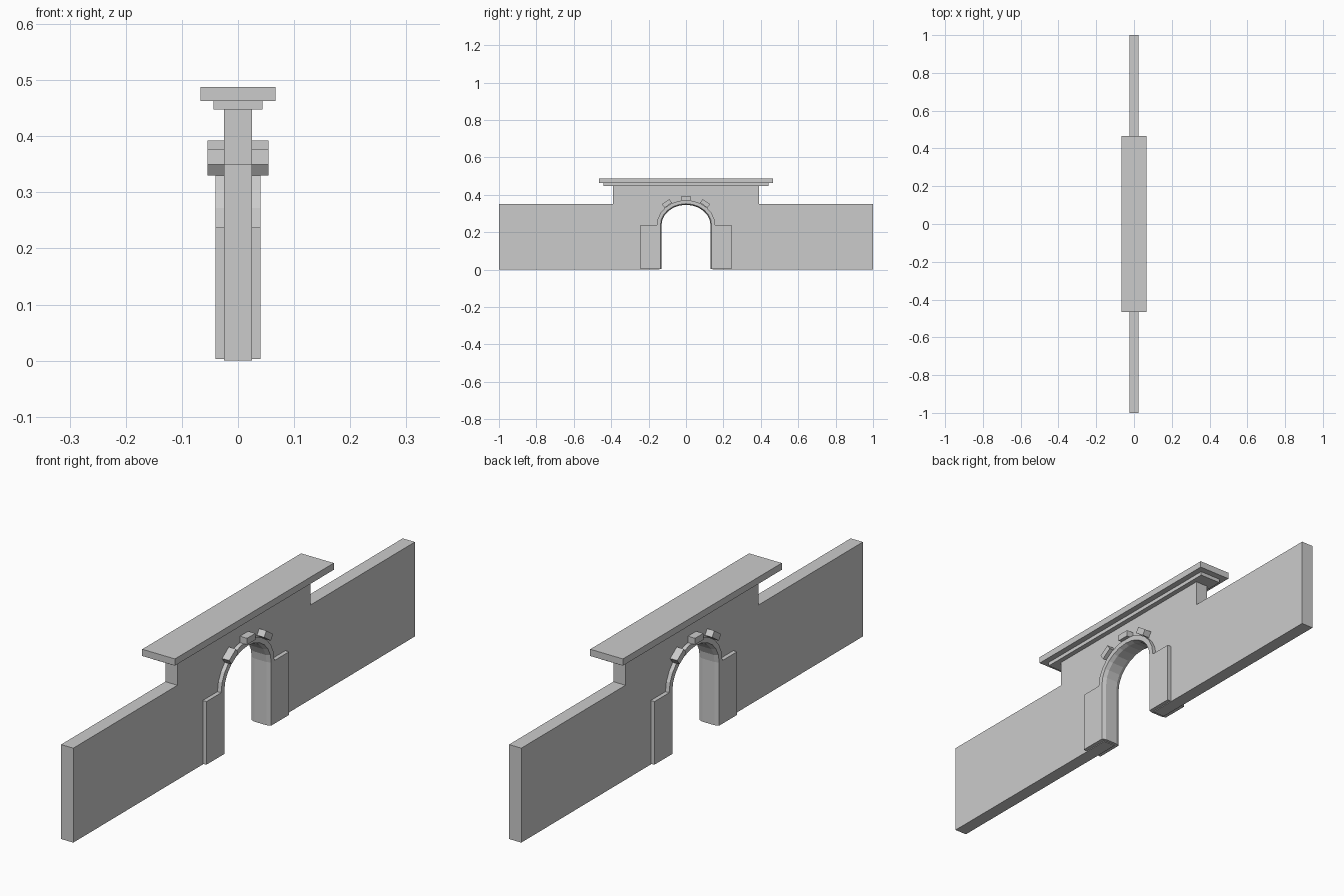
import bpy, bmesh
from math import cos, sin, pi, radians
from mathutils import Matrix, Vector

if "Cube" in bpy.data.objects:
    bpy.data.objects.remove(bpy.data.objects["Cube"])

SPRING = 0.237   # height where the arch begins
SEG = 12


def finish(name, bm):
    bmesh.ops.recalc_face_normals(bm, faces=bm.faces)
    me = bpy.data.meshes.new(name)
    bm.to_mesh(me)
    bm.free()
    ob = bpy.data.objects.new(name, me)
    bpy.context.collection.objects.link(ob)
    return ob


def box(name, center, size, tilt=0.0):
    bm = bmesh.new()
    m = Matrix.Translation(center) @ Matrix.Rotation(tilt, 4, 'X') @ Matrix.Diagonal((*size, 1))
    bmesh.ops.create_cube(bm, size=1, matrix=m)
    return finish(name, bm)


def prism(name, pts, direction):
    bm = bmesh.new()
    face = bm.faces.new([bm.verts.new(p) for p in pts])
    ext = bmesh.ops.extrude_face_region(bm, geom=[face])
    moved = [g for g in ext['geom'] if isinstance(g, bmesh.types.BMVert)]
    bmesh.ops.translate(bm, verts=moved, vec=Vector(direction))
    bmesh.ops.triangulate(bm, faces=[f for f in bm.faces if len(f.verts) > 4])
    return finish(name, bm)


def arc(ry, rz):
    return [(ry * cos(pi * i / SEG), SPRING + rz * sin(pi * i / SEG)) for i in range(SEG + 1)]


# wall with raised middle and arched opening
opening = [(0.142, 0)] + arc(0.142, 0.118) + [(-0.142, 0)]
outline = [(-1, 0), (-1, 0.35), (-0.39, 0.35), (-0.39, 0.452),
           (0.39, 0.452), (0.39, 0.35), (1, 0.35), (1, 0)]
prism("wall", [(-0.025, y, z) for y, z in outline + opening], (0.05, 0, 0))

# stepped coping
box("coping_lower", (0, 0, 0.4555), (0.088, 0.88, 0.015))
box("coping_upper", (0, 0, 0.475), (0.134, 0.93, 0.025))

# jambs with softened inner corners
plan = [(-0.04, 0.242), (-0.04, 0.137), (-0.025, 0.131),
        (0.025, 0.131), (0.04, 0.137), (0.04, 0.242)]
for side, label in ((1, "right"), (-1, "left")):
    prism("jamb_" + label, [(x, y * side, 0.003) for x, y in plan], (0, 0, SPRING - 0.003))

# arch moulding: same section swept over the opening
section = [(-0.04, 0.025), (-0.04, 0.006), (-0.025, 0), (0.025, 0), (0.04, 0.006), (0.04, 0.025)]
bm = bmesh.new()
rails = []
for x, off in section:
    rails.append([bm.verts.new((x, y, z)) for y, z in arc(0.131 + off, 0.109 + off)])
n = len(rails)
for j in range(n):
    a, b = rails[j], rails[(j + 1) % n]
    for i in range(SEG):
        bm.faces.new((a[i], a[i + 1], b[i + 1], b[i]))
for end in (0, SEG):
    bm.faces.new([r[end] for r in rails])
finish("arch_moulding", bm)

# keystone and two tilted side blocks
box("keystone", (0, 0, 0.380), (0.108, 0.048, 0.024))
for side, label in ((1, "right"), (-1, "left")):
    box("arch_block_" + label, (0, 0.102 * side, 0.3535), (0.108, 0.048, 0.024), radians(-35 * side))
